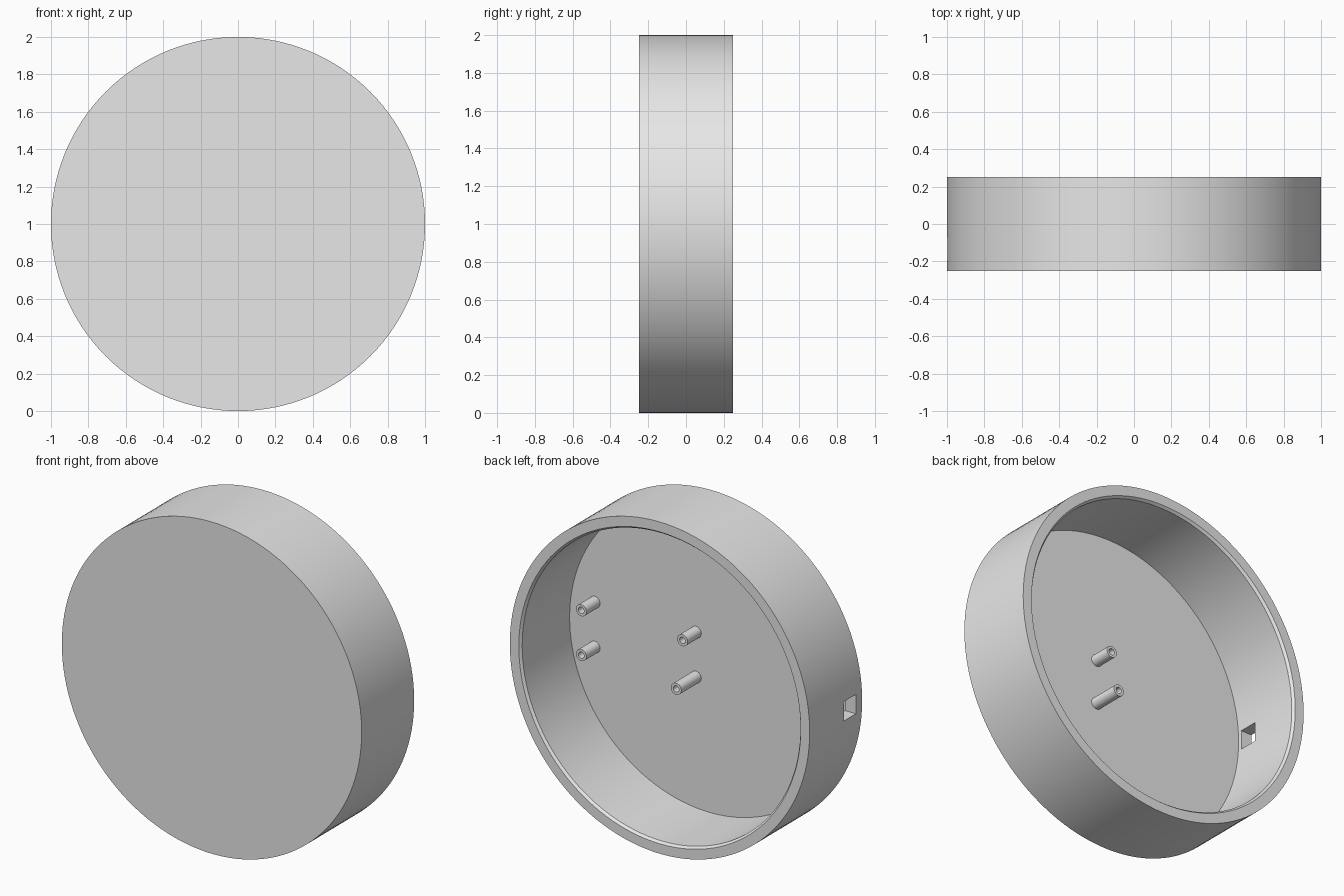
import bpy, bmesh, math

if "Cube" in bpy.data.objects:
    bpy.data.objects.remove(bpy.data.objects["Cube"])

FLOOR = -0.217   # y of the inner floor
gray = bpy.data.materials.new("plain gray")
gray.diffuse_color = (0.8, 0.8, 0.8, 1)
gray.use_nodes = True
gray.node_tree.nodes["Principled BSDF"].inputs["Base Color"].default_value = gray.diffuse_color


def lathe(name, profile, segments, x=0.0, z=0.0):
    """Spin a closed (radius, y) profile that starts and ends on the axis."""
    bm = bmesh.new()
    rings = []
    for r, y in profile:
        if r == 0:
            rings.append([bm.verts.new((x, y, z))])
        else:
            rings.append([bm.verts.new((x + r * math.cos(2 * math.pi * i / segments), y,
                                        z + r * math.sin(2 * math.pi * i / segments)))
                          for i in range(segments)])
    for a, b in zip(rings, rings[1:]):
        for i in range(segments):
            j = (i + 1) % segments
            quad = [a[i % len(a)], a[j % len(a)], b[j % len(b)], b[i % len(b)]]
            bm.faces.new(list(dict.fromkeys(quad)))
    bmesh.ops.recalc_face_normals(bm, faces=bm.faces)
    mesh = bpy.data.meshes.new(name)
    bm.to_mesh(mesh)
    bm.free()
    mesh.materials.append(gray)
    ob = bpy.data.objects.new(name, mesh)
    bpy.context.collection.objects.link(ob)
    return ob


def activate(ob):
    bpy.ops.object.select_all(action='DESELECT')
    ob.select_set(True)
    bpy.context.view_layer.objects.active = ob


def smooth(ob):
    activate(ob)
    bpy.ops.object.shade_smooth_by_angle(angle=math.radians(30))


# Round shell, open at the back, with a small chamfer inside the rim
shell = lathe("round_shell", [(0, -0.25), (1, -0.25), (1, 0.25), (0.94, 0.25),
                              (0.928, 0.235), (0.928, FLOOR), (0, FLOOR)], 128, z=1)

# Square cable opening through the side wall
bpy.ops.mesh.primitive_cube_add(size=1, location=(-0.96, -0.134, 1))
cutter = bpy.context.object
cutter.name = "cable_opening_cutter"
cutter.scale = (0.2, 0.116, 0.116)
cutter.data.materials.append(gray)
cutter.hide_render = True
activate(shell)
cut = shell.modifiers.new("cable_opening", 'BOOLEAN')
cut.operation = 'DIFFERENCE'
cut.solver = 'EXACT'
cut.object = cutter
bpy.ops.object.modifier_apply(modifier=cut.name)
bpy.data.objects.remove(cutter)
smooth(shell)

# Four hollow mounting posts on the floor, one of them taller
for name, x, dz, height in (("post_outer_upper", 0.76, 0.135, 0.13),
                            ("post_outer_lower", 0.76, -0.135, 0.13),
                            ("post_inner_upper", 0.085, 0.135, 0.13),
                            ("post_inner_lower", 0.085, -0.135, 0.19)):
    tip = FLOOR + height
    smooth(lathe(name, [(0, FLOOR - 0.005), (0.035, FLOOR - 0.005), (0.035, tip),
                        (0.019, tip), (0.019, FLOOR + 0.005), (0, FLOOR + 0.005)],
                 32, x, 1 + dz))
